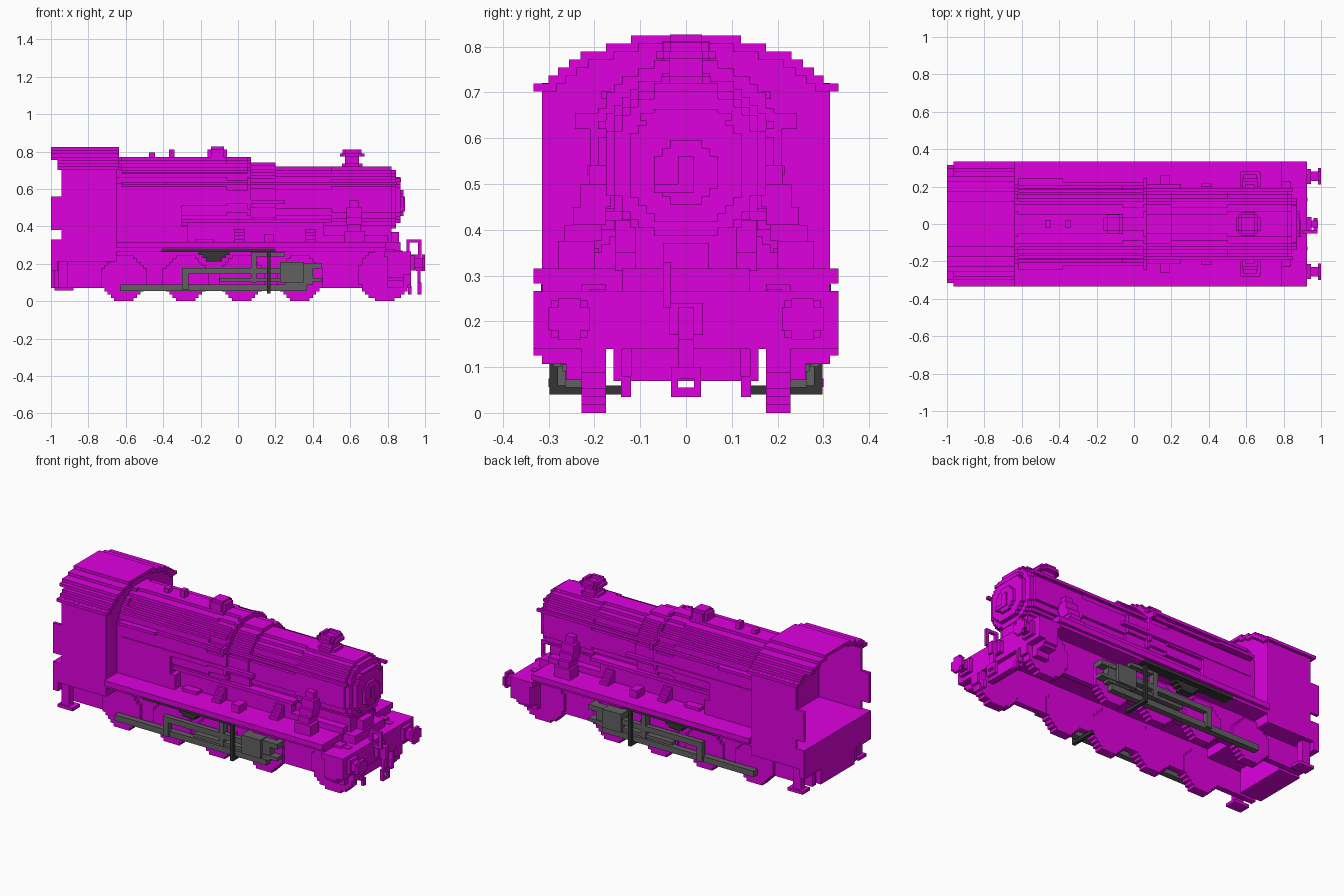
import bpy, bmesh, math

if "Cube" in bpy.data.objects:
    bpy.data.objects.remove(bpy.data.objects["Cube"])

V = 0.0175  # block size of the stepped surfaces


def material(name, rgb):
    m = bpy.data.materials.new(name)
    m.use_nodes = True
    m.diffuse_color = (*rgb, 1)
    m.node_tree.nodes["Principled BSDF"].inputs["Base Color"].default_value = (*rgb, 1)
    return m


MAGENTA = material("magenta", (0.74, 0.0, 0.74))
GREY = material("mid grey", (0.12, 0.12, 0.12))
DARK = material("dark grey", (0.035, 0.035, 0.035))


def finish(name, bm, mat):
    bmesh.ops.recalc_face_normals(bm, faces=bm.faces)
    me = bpy.data.meshes.new(name)
    bm.to_mesh(me)
    bm.free()
    me.materials.append(mat)
    ob = bpy.data.objects.new(name, me)
    bpy.context.collection.objects.link(ob)
    return ob


def boxes(name, items, mat=MAGENTA, mirror=False):
    """Boxes given as x0, x1, y0, y1, z0, z1, optionally repeated on the other side."""
    bm = bmesh.new()
    for x0, x1, y0, y1, z0, z1 in items:
        for s in ((1, -1) if mirror else (1,)):
            vs = bmesh.ops.create_cube(bm, size=1)["verts"]
            for v in vs:
                v.co.x = x0 if v.co.x < 0 else x1
                v.co.y = s * (y0 if v.co.y < 0 else y1)
                v.co.z = z0 if v.co.z < 0 else z1
    return finish(name, bm, mat)


def rows(r, straight=False):
    """Half widths and heights of a circle cut into steps; straight gives vertical lower walls."""
    n = round(r / V)
    out = []
    for i in range(-n, n):
        h = abs(i + 0.5) * V
        w = max(V, round(math.sqrt(max(r * r - h * h, 0)) / V) * V)
        if straight and i < 0:
            w = n * V
        out.append((w, i * V, (i + 1) * V))
    return out


def prism(name, sections, mat=MAGENTA):
    """Stepped prisms along x; each section is x0, x1, centre z, list of rows."""
    bm = bmesh.new()
    for x0, x1, cz, rs in sections:
        right = []
        for w, a, b in rs:
            right += [(w, cz + a), (w, cz + b)]
        pts = []
        for p in right + [(-y, z) for y, z in reversed(right)]:
            if not pts or (abs(p[0] - pts[-1][0]) + abs(p[1] - pts[-1][1])) > 1e-5:
                pts.append(p)
        f = bm.faces.new([bm.verts.new((x0, y, z)) for y, z in pts])
        g = bmesh.ops.extrude_face_region(bm, geom=[f])["geom"]
        for v in g:
            if isinstance(v, bmesh.types.BMVert):
                v.co.x = x1
    return finish(name, bm, mat)


def wheel(name, x, r, y0=0.175, y1=0.228):
    boxes(name, [(x - w, x + w, y0, y1, r + a, r + b) for w, a, b in rows(r)], mirror=True)


# Hollow chassis: side frames, footplate, lower front deck and beams
boxes("side_frame", [(-0.98, 0.88, 0.177, 0.21, 0.07, 0.27)], mirror=True)
boxes("footplate", [(-0.65, 0.79, -0.333, 0.333, 0.283, 0.315),
                    (-0.65, 0.79, -0.315, 0.315, 0.265, 0.283)])
boxes("front_deck", [(0.78, 0.925, -0.333, 0.333, 0.235, 0.266)])
boxes("front_beam", [(0.885, 0.925, -0.333, 0.333, 0.14, 0.25),
                     (0.86, 0.9, -0.12, 0.12, 0.07, 0.15)])
boxes("front_step", [(0.80, 0.885, 0.21, 0.333, 0.125, 0.25),
                     (0.80, 0.885, 0.21, 0.315, 0.107, 0.125),
                     (0.80, 0.885, 0.21, 0.262, 0.072, 0.107)], mirror=True)
boxes("bunker", [(-1, -0.965, -0.315, 0.315, 0.16, 0.33),
                 (-0.965, -0.65, -0.315, 0.315, 0.212, 0.33),
                 (-1, -0.86, -0.158, 0.158, 0.07, 0.22)])
boxes("rear_step", [(-0.96, -0.91, 0.25, 0.29, 0.07, 0.22),
                    (-0.98, -0.88, 0.23, 0.30, 0.057, 0.075)], mirror=True)

# Wheels
for i, x in enumerate((-0.61, -0.28, 0.02, 0.33)):
    wheel("driving_wheel_%d" % (i + 1), x, 7 * V)
wheel("leading_wheel", 0.785, 8 * V)

# Cab walls and door panels
boxes("cab_side", [(-0.945, -0.65, 0.2975, 0.315, 0.31, 0.72)], mirror=True)
boxes("cab_door_panel", [(-1, -0.945, 0.2975, 0.315, 0.38, 0.56)], mirror=True)
ROOF = [0.333, 0.30, 0.28, 0.255, 0.23, 0.175, 0.12]
boxes("cab_front", [(-0.668, -0.65, -min(w, 0.315), min(w, 0.315), 0.31 if i == 0 else 0.70 + i * V,
                     0.70 + (i + 1) * V) for i, w in enumerate(ROOF)])

# Stepped roof shell
shell = []
for i, w in enumerate(ROOF):
    z = 0.702 + i * V
    inner = ROOF[i + 1] - V if i < 6 else 0
    shell.append((-0.965 if i < 3 else -1, -0.635, inner, w, z, z + V))
boxes("cab_roof", shell, mirror=True)

# Firebox with straight lower walls
prism("firebox", [(-0.65, -0.3, 0.56, rows(0.21, True)),
                  (-0.65, -0.62, 0.56, rows(0.2125, True))])
boxes("boiler_base", [(-0.65, -0.27, -0.21, 0.21, 0.31, 0.40),
                      (-0.27, 0.46, -0.155, 0.155, 0.31, 0.42)])

# Boiler in tapering rings, bands and smokebox
prism("boiler", [(-0.3, -0.06, 0.56, rows(0.21)),
                 (-0.06, 0.06, 0.56, rows(0.205)),
                 (0.06, 0.2, 0.55, rows(0.193)),
                 (0.2, 0.80, 0.545, rows(0.176))])
prism("boiler_band", [(0.052, 0.07, 0.56, rows(0.2135))])
prism("smokebox", [(0.5, 0.82, 0.545, rows(0.18)),
                   (0.80, 0.845, 0.545, rows(0.165)),
                   (0.845, 0.87, 0.54, rows(0.13)),
                   (0.87, 0.885, 0.525, rows(0.07))])
boxes("door_latch", [(0.87, 0.892, -0.0175, 0.0175, 0.48, 0.56),
                     (0.87, 0.892, -0.07, 0.0, 0.48, 0.50)])
boxes("saddle", [(0.45, 0.82, -0.11, 0.11, 0.26, 0.42),
                 (0.45, 0.80, -0.155, 0.155, 0.31, 0.35)])

# Handrails and long boiler pipes
boxes("handrail", [(-0.62, -0.38, 0.205, 0.242, 0.62, 0.637),
                   (-0.38, 0.06, 0.205, 0.225, 0.62, 0.637),
                   (0.04, 0.85, 0.175, 0.192, 0.62, 0.637),
                   (0.052, 0.07, 0.18, 0.242, 0.62, 0.655)], mirror=True)
boxes("boiler_pipe", [(-0.62, 0.25, 0.19, 0.215, 0.52, 0.54),
                      (-0.3, 0.5, 0.14, 0.19, 0.42, 0.44),
                      (-0.62, 0.05, 0.165, 0.185, 0.685, 0.702)], mirror=True)
boxes("front_rail", [(0.84, 0.872, -0.10, 0.10, 0.638, 0.655)])

# Chimney, dome and valves
cx = 0.61
boxes("chimney", [(cx - 0.055, cx + 0.055, -0.0375, 0.0375, 0.70, 0.735),
                  (cx - 0.0375, cx + 0.0375, -0.055, 0.055, 0.70, 0.735),
                  (cx - 0.0375, cx + 0.0375, -0.0375, 0.0375, 0.73, 0.775),
                  (cx - 0.065, cx + 0.065, -0.0375, 0.0375, 0.773, 0.79),
                  (cx - 0.0375, cx + 0.0375, -0.065, 0.065, 0.773, 0.79),
                  (cx - 0.05, cx + 0.05, -0.05, 0.05, 0.773, 0.79)])
boxes("chimney_lip", [(cx - 0.035, cx + 0.035, 0.0325, 0.05, 0.79, 0.81),
                      (cx + 0.0325, cx + 0.05, 0, 0.035, 0.79, 0.81),
                      (cx - 0.05, cx - 0.0325, 0, 0.035, 0.79, 0.81)], mirror=True)
dx = -0.11
boxes("dome", [(dx - 0.052, dx + 0.052, -0.035, 0.035, 0.75, 0.812),
               (dx - 0.035, dx + 0.035, -0.052, 0.052, 0.75, 0.812),
               (dx - 0.035, dx + 0.035, -0.035, 0.035, 0.812, 0.826)])
boxes("safety_valve", [(-0.475, -0.445, -0.0175, 0.0175, 0.75, 0.795),
                       (-0.37, -0.34, -0.0175, 0.0175, 0.75, 0.812)])

# Pumps, boxes and steps standing on the footplate
boxes("side_pump", [(0.57, 0.675, 0.2, 0.28, 0.315, 0.375),
                    (0.585, 0.655, 0.185, 0.265, 0.375, 0.41),
                    (0.58, 0.66, 0.175, 0.247, 0.41, 0.45),
                    (0.58, 0.66, 0.165, 0.23, 0.45, 0.50),
                    (0.595, 0.645, 0.16, 0.212, 0.50, 0.54)], mirror=True)
boxes("footplate_box", [(0.14, 0.19, 0.19, 0.26, 0.315, 0.36),
                        (-0.23, -0.13, 0.155, 0.20, 0.315, 0.333)], mirror=True)
boxes("footplate_steps", [(x, x + 0.055, 0.14, 0.22 - i * V, 0.315 + i * V, 0.333 + i * V)
                          for x in (-0.02, 0.36) for i in range(4)], mirror=True)

# Buffers, coupling and front fittings
boxes("buffer", [(0.92, 0.985, 0.23, 0.28, 0.18, 0.23),
                 (0.92, 0.945, 0.215, 0.295, 0.165, 0.245),
                 (0.983, 1, 0.21, 0.30, 0.18, 0.23),
                 (0.983, 1, 0.23, 0.28, 0.16, 0.25)], mirror=True)
boxes("coupling_hook", [(0.92, 0.95, -0.0375, 0.0375, 0.17, 0.24),
                        (0.95, 0.985, -0.0175, 0.0175, 0.16, 0.23),
                        (0.96, 0.975, -0.0175, 0.0175, 0.09, 0.17),
                        (0.96, 0.98, -0.033, 0.033, 0.035, 0.055),
                        (0.96, 0.98, -0.033, 0.033, 0.075, 0.10),
                        (0.96, 0.98, -0.033, -0.0175, 0.05, 0.08),
                        (0.96, 0.98, 0.0175, 0.033, 0.05, 0.08)])
boxes("brake_hose", [(0.90, 0.98, -0.05, -0.033, 0.313, 0.33),
                     (0.90, 0.918, -0.05, -0.033, 0.26, 0.33),
                     (0.963, 0.98, -0.05, -0.033, 0.24, 0.33),
                     (0.92, 0.98, -0.05, -0.033, 0.23, 0.25)])
boxes("guard_iron", [(0.895, 0.925, 0.14, 0.158, 0.07, 0.15),
                     (0.91, 0.928, 0.12, 0.142, 0.035, 0.08)], mirror=True)
boxes("front_toolbox", [(0.80, 0.86, -0.05, 0.05, 0.26, 0.37),
                        (0.78, 0.87, -0.14, 0.14, 0.26, 0.315)])

# Rods, cylinders and valve gear
boxes("cylinder", [(0.225, 0.35, 0.2, 0.29, 0.10, 0.21),
                   (0.35, 0.45, 0.2, 0.275, 0.105, 0.125),
                   (0.35, 0.45, 0.2, 0.275, 0.175, 0.205),
                   (0.25, 0.40, 0.2, 0.27, 0.09, 0.20)], GREY, True)
boxes("coupling_rod", [(-0.63, 0.37, 0.228, 0.263, 0.055, 0.09),
                       (0.30, 0.335, 0.228, 0.263, 0.08, 0.10)], GREY, True)
boxes("connecting_rod", [(-0.30, 0.225, 0.25, 0.28, 0.145, 0.178),
                         (-0.30, -0.265, 0.25, 0.28, 0.06, 0.178),
                         (-0.10, 0.225, 0.24, 0.275, 0.105, 0.125),
                         (0.07, 0.10, 0.24, 0.28, 0.10, 0.255),
                         (0.07, 0.25, 0.24, 0.275, 0.24, 0.26)], GREY, True)
boxes("slide_bar", [(-0.41, 0.2, 0.255, 0.317, 0.262, 0.281)]
      + [(-0.21 + i * 0.02, -0.045 - i * 0.02, 0.24, 0.285, 0.248 - i * V, 0.266 - i * V)
         for i in range(3)], DARK, True)
boxes("motion_bracket", [(0.155, 0.175, 0.28, 0.298, 0.04, 0.265),
                         (0.155, 0.175, 0.14, 0.298, 0.04, 0.06)], DARK, True)
